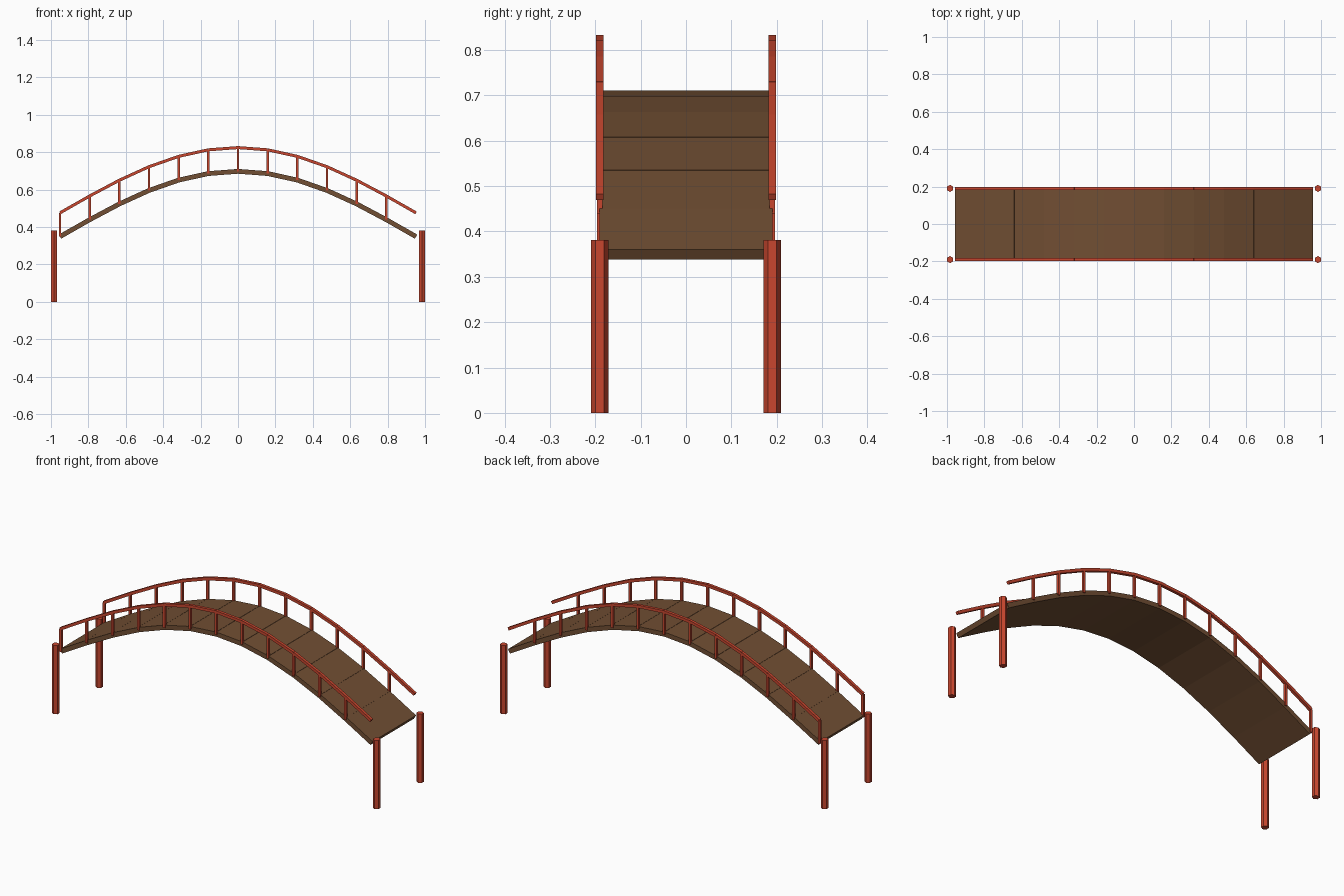
import bpy
import math
from mathutils import Matrix, Vector

cube = bpy.data.objects.get("Cube")
if cube:
    bpy.data.objects.remove(cube, do_unlink=True)


def make_material(name, color):
    mat = bpy.data.materials.new(name)
    mat.use_nodes = True
    mat.diffuse_color = color
    mat.node_tree.nodes["Principled BSDF"].inputs["Base Color"].default_value = color
    return mat


red = make_material("red paint", (0.58, 0.062, 0.028, 1))
brown = make_material("brown wood", (0.165, 0.077, 0.033, 1))

U = 0.3173            # one metre of the bridge in scene units
SEGMENTS = 12
HALF_SPAN, HALF_WIDTH = 3 * U, 0.6 * U
BASE, RISE, RAIL_HEIGHT = 1.1 * U, 1.1 * U, 0.4 * U


def arch_point(i, y=0, lift=0):
    t = i / SEGMENTS
    return Vector((HALF_SPAN * (2 * t - 1), y,
                   BASE + RISE * math.sin(math.pi * t) + lift))


def finish(name, mat):
    obj = bpy.context.object
    obj.name = name
    obj.data.materials.append(mat)
    return obj


def beam(name, a, b, width, depth, mat):
    """Box running from a to b in the xz plane, width along y."""
    d = b - a
    bpy.ops.mesh.primitive_cube_add(size=1)
    obj = finish(name, mat)
    obj.data.transform(Matrix.Translation((a + b) / 2)
                       @ Matrix.Rotation(-math.atan2(d.z, d.x), 4, 'Y')
                       @ Matrix.Diagonal((d.length, width, depth, 1)))


# Arched deck
for i in range(SEGMENTS):
    beam("deck_plank", arch_point(i), arch_point(i + 1),
         2 * HALF_WIDTH, 0.08 * U, brown)

for side, sy in (("front", -1), ("back", 1)):
    y = sy * HALF_WIDTH
    for i in range(SEGMENTS):
        # Handrail and its posts; the last rail end is left free
        beam(side + "_handrail", arch_point(i, y, RAIL_HEIGHT),
             arch_point(i + 1, y, RAIL_HEIGHT), 0.05 * U, 0.05 * U, red)
        beam(side + "_rail_post", arch_point(i, y),
             arch_point(i, y, RAIL_HEIGHT), 0.04 * U, 0.04 * U, red)
    # Hexagonal support pillars at both ends
    for end, sx in (("right", -1), ("left", 1)):
        bpy.ops.mesh.primitive_cylinder_add(
            vertices=6, radius=0.06 * U, depth=1.2 * U,
            location=(sx * 3.1 * U, y, 0.6 * U))
        finish(side + "_" + end + "_pillar", red)
